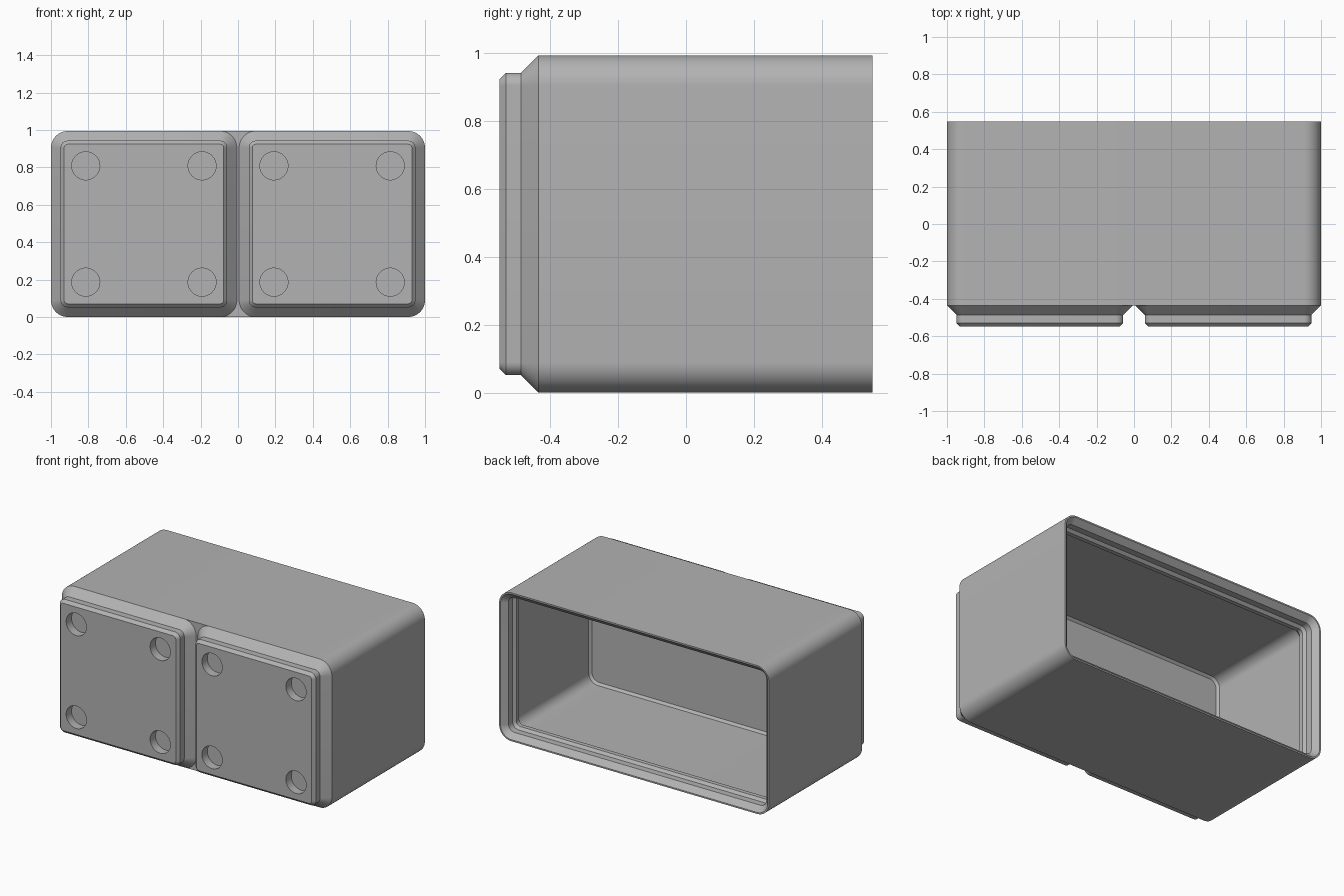
import bpy, bmesh
from math import sin, cos, pi, radians

default = bpy.data.objects.get("Cube")
if default:
    bpy.data.objects.remove(default, do_unlink=True)

CZ = 0.497            # centre height
HALF_X, HALF_Z = 1.0, 0.497
FRONT, BACK = -0.549, 0.549
BASE = -0.435         # where the feet meet the body
FLOOR = -0.381        # inner floor of the bin
RADIUS = 0.09
SEG = 12

grey = bpy.data.materials.new("grey plastic")
grey.use_nodes = True
colour = (0.45, 0.45, 0.45, 1)
grey.diffuse_color = colour
grey.node_tree.nodes["Principled BSDF"].inputs["Base Color"].default_value = colour


def rounded_loop(cx, hx, hz, r, y):
    """Points of a rounded rectangle lying in the plane at depth y."""
    points = []
    for i, (sx, sz) in enumerate([(1, 1), (-1, 1), (-1, -1), (1, -1)]):
        for k in range(SEG + 1):
            a = (i + k / SEG) * pi / 2
            points.append((cx + sx * (hx - r) + r * cos(a), y,
                           CZ + sz * (hz - r) + r * sin(a)))
    return points


def loft(name, cx, hx, hz, r, sections):
    """Skin rounded rectangles given as (inset, depth) and cap both ends."""
    bm = bmesh.new()
    rings = []
    for inset, y in sections:
        loop = rounded_loop(cx, hx - inset, hz - inset, max(r - inset, 0.012), y)
        rings.append([bm.verts.new(p) for p in loop])
    for a, b in zip(rings, rings[1:]):
        for i in range(len(a)):
            j = (i + 1) % len(a)
            bm.faces.new((a[i], a[j], b[j], b[i]))
    bm.faces.new(rings[0])
    bm.faces.new(rings[-1])
    bmesh.ops.recalc_face_normals(bm, faces=bm.faces)
    mesh = bpy.data.meshes.new(name)
    bm.to_mesh(mesh)
    bm.free()
    obj = bpy.data.objects.new(name, mesh)
    mesh.materials.append(grey)
    bpy.context.collection.objects.link(obj)
    return obj


def activate(obj):
    bpy.ops.object.select_all(action="DESELECT")
    obj.select_set(True)
    bpy.context.view_layer.objects.active = obj


def drill(obj, x, z, r, depth):
    """Cut a round blind hole into the front of a foot."""
    bpy.ops.mesh.primitive_cylinder_add(vertices=48, radius=r, depth=2 * depth,
                                        location=(x, FRONT, z),
                                        rotation=(pi / 2, 0, 0))
    cutter = bpy.context.object
    cutter.hide_render = True
    activate(obj)
    mod = obj.modifiers.new("hole", "BOOLEAN")
    mod.operation = "DIFFERENCE"
    mod.solver = "EXACT"
    mod.object = cutter
    bpy.ops.object.modifier_apply(modifier=mod.name)
    bpy.data.objects.remove(cutter, do_unlink=True)


# Bin body: outer wall, stepped stacking lip, inner wall and floor
wall, lip = 0.023, 0.062
body = loft("bin_body", 0, HALF_X, HALF_Z, RADIUS, [
    (0, BASE), (0, BACK),
    (0.010, BACK), (0.045, BACK - 0.035),
    (0.045, BACK - 0.078), (lip, BACK - 0.095),
    (lip, BACK - 0.124), (wall, BACK - 0.163),
    (wall, FLOOR + 0.015), (wall + 0.015, FLOOR),
])
parts = [body]

# Two stepped feet, each with four magnet holes
for side, label in ((1, "left"), (-1, "right")):
    cx = side * 0.503
    foot = loft(label + "_foot", cx, HALF_Z, HALF_Z, RADIUS, [
        (0, BASE), (0.0515, BASE - 0.0515),
        (0.0515, FRONT + 0.019), (0.0705, FRONT),
    ])
    for dx in (-0.311, 0.311):
        for dz in (-0.311, 0.311):
            drill(foot, cx + dx, CZ + dz, 0.075, 0.057)
    parts.append(foot)

for part in parts:
    activate(part)
    bpy.ops.object.shade_smooth_by_angle(angle=radians(30))
